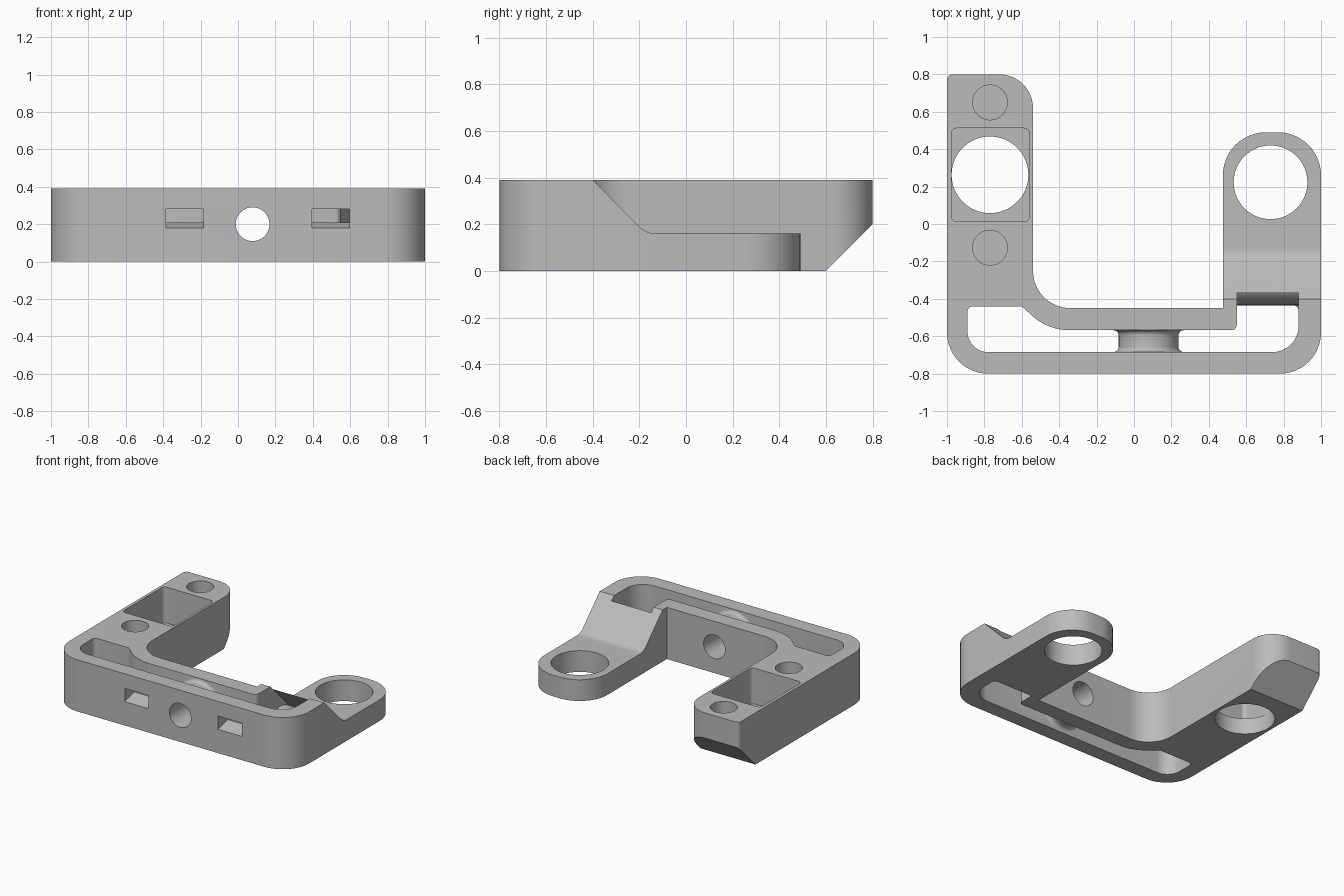
import bpy, bmesh, math
from mathutils import Vector, Matrix

if "Cube" in bpy.data.objects:
    bpy.data.objects.remove(bpy.data.objects["Cube"], do_unlink=True)

grey = bpy.data.materials.new("plain grey")
grey.use_nodes = True
grey.diffuse_color = (0.5, 0.5, 0.5, 1)
grey.node_tree.nodes["Principled BSDF"].inputs["Base Color"].default_value = (0.5, 0.5, 0.5, 1)


def rounded(corners, steps=12):
    """Turn (a, b, radius) corners into a filleted outline."""
    out = []
    for i, (a, b, r) in enumerate(corners):
        p = Vector((a, b))
        if r == 0:
            out.append(p)
            continue
        u = (Vector(corners[i - 1][:2]) - p).normalized()
        v = (Vector(corners[(i + 1) % len(corners)][:2]) - p).normalized()
        half = u.angle(v) / 2
        c = p + (u + v).normalized() * r / math.sin(half)
        t = r / math.tan(half)
        start, end = (p + u * t - c).normalized(), (p + v * t - c).normalized()
        out += [c + start.slerp(end, k / steps) * r for k in range(steps + 1)]
    return out


def make(name, bm):
    bmesh.ops.recalc_face_normals(bm, faces=bm.faces)
    mesh = bpy.data.meshes.new(name)
    bm.to_mesh(mesh)
    bm.free()
    mesh.materials.append(grey)
    ob = bpy.data.objects.new(name, mesh)
    bpy.context.collection.objects.link(ob)
    return ob


def prism(name, corners, axis, lo, hi):
    """Extrude an outline along an axis from lo to hi."""
    place = {"x": lambda p: (lo, p.x, p.y), "y": lambda p: (p.x, lo, p.y),
             "z": lambda p: (p.x, p.y, lo)}[axis]
    bm = bmesh.new()
    face = bm.faces.new([bm.verts.new(place(p)) for p in rounded(corners)])
    new = bmesh.ops.extrude_face_region(bm, geom=[face])["geom"]
    shift = Vector([hi - lo if a == axis else 0 for a in "xyz"])
    bmesh.ops.translate(bm, vec=shift, verts=[g for g in new if isinstance(g, bmesh.types.BMVert)])
    return make(name, bm)


def box(name, x0, x1, y0, y1, z0, z1, r=0):
    return prism(name, [(x0, y0, r), (x1, y0, r), (x1, y1, r), (x0, y1, r)], "z", z0, z1)


def rod(name, radius, length, centre, along_y=False):
    bm = bmesh.new()
    bmesh.ops.create_cone(bm, cap_ends=True, segments=64, radius1=radius, radius2=radius, depth=length)
    if along_y:
        bmesh.ops.rotate(bm, verts=bm.verts, matrix=Matrix.Rotation(math.pi / 2, 3, "X"))
    bmesh.ops.translate(bm, verts=bm.verts, vec=centre)
    return make(name, bm)


def combine(body, tool, operation="DIFFERENCE"):
    mod = body.modifiers.new("combine", "BOOLEAN")
    mod.object, mod.operation, mod.solver = tool, operation, "EXACT"
    graph = bpy.context.evaluated_depsgraph_get()
    graph.update()
    result = bpy.data.meshes.new_from_object(body.evaluated_get(graph))
    body.modifiers.clear()
    body.data = result
    bpy.data.objects.remove(tool, do_unlink=True)


H = 0.39

# Bracket body: front bar with two arms
body = prism("bracket_body", [
    (-1, -0.8, 0.22), (1, -0.8, 0.22), (1, 0.49, 0.23), (0.475, 0.49, 0.23),
    (0.475, -0.45, 0), (-0.54, -0.45, 0.2), (-0.54, 0.8, 0.18), (-1, 0.8, 0.03)], "z", 0, H)

# Long slot through the front bar
combine(body, prism("slot", [
    (-0.89, -0.685, 0.11), (0.88, -0.685, 0.14), (0.88, -0.435, 0.03), (0.55, -0.435, 0),
    (0.55, -0.568, 0.03), (-0.46, -0.568, 0.3), (-0.6, -0.44, 0.03), (-0.89, -0.44, 0.03)],
    "z", -0.1, 0.6))

# Left arm sloped above, down to a thin ring plate
combine(body, prism("arm_slope", [
    (-0.51, 0.5, 0), (-0.17, 0.16, 0.1), (0.7, 0.16, 0), (0.7, 0.5, 0)], "x", 0.4, 1.1))
combine(body, prism("lip_round", [
    (-0.5, 0.5, 0), (-0.5, 0.3, 0), (-0.435, 0.3, 0), (-0.435, 0.424, 0.16),
    (-0.37, 0.359, 0), (-0.37, 0.5, 0)], "x", 0.55, 0.88))
combine(body, rod("ring_hole", 0.197, 1, (0.73, 0.223, 0.2)))

# Right arm: bevelled end, square pocket, round opening and two blind holes
combine(body, prism("end_bevel", [
    (0.5, -0.1, 0), (0.9, -0.1, 0), (0.9, 0.3, 0)], "x", -1.1, -0.4))
combine(body, box("pocket", -0.977, -0.558, 0.013, 0.512, 0.12, 0.6, 0.03))
combine(body, rod("pocket_opening", 0.205, 1, (-0.77, 0.263, 0)))
for y in (0.65, -0.127):
    combine(body, rod("blind_hole", 0.093, 0.4, (-0.77, y, 0.39)))

# Flared boss across the slot
bm = bmesh.new()
y0, y1, flare = -0.685, -0.568, 0.028
arc = [(flare * (1 - math.cos(a)), flare * (1 - math.sin(a)))
       for a in [k * math.pi / 12 for k in range(7)]]
profile = [(y0 - 0.02, 0)] + [(y0 - 0.02, 0.16 + flare)]
profile += [(y0 + d, 0.16 + e) for d, e in arc]
profile += [(y1 - d, 0.16 + e) for d, e in reversed(arc)]
profile += [(y1 + 0.02, 0.16 + flare), (y1 + 0.02, 0)]
verts = [bm.verts.new((0.078, y, 0.2 + r)) for y, r in profile]
edges = [bm.edges.new(pair) for pair in zip(verts, verts[1:])]
bmesh.ops.spin(bm, geom=verts + edges, cent=(0.078, 0, 0.2), axis=(0, 1, 0),
               angle=math.tau, steps=64, use_merge=True)
bmesh.ops.remove_doubles(bm, verts=bm.verts, dist=0.0001)
combine(body, make("boss", bm), "UNION")
combine(body, rod("bolt_hole", 0.09, 0.8, (0.078, -0.6, 0.2), True))

# Two windows in the front wall with ramped sills
for x in (-0.385, 0.395):
    combine(body, prism("window", [
        (-0.85, 0.167, 0), (-0.66, 0.2165, 0), (-0.66, 0.28, 0), (-0.85, 0.28, 0)],
        "x", x, x + 0.2))

bpy.ops.object.select_all(action="DESELECT")
body.select_set(True)
bpy.context.view_layer.objects.active = body
bpy.ops.object.shade_smooth_by_angle(angle=math.radians(25))
